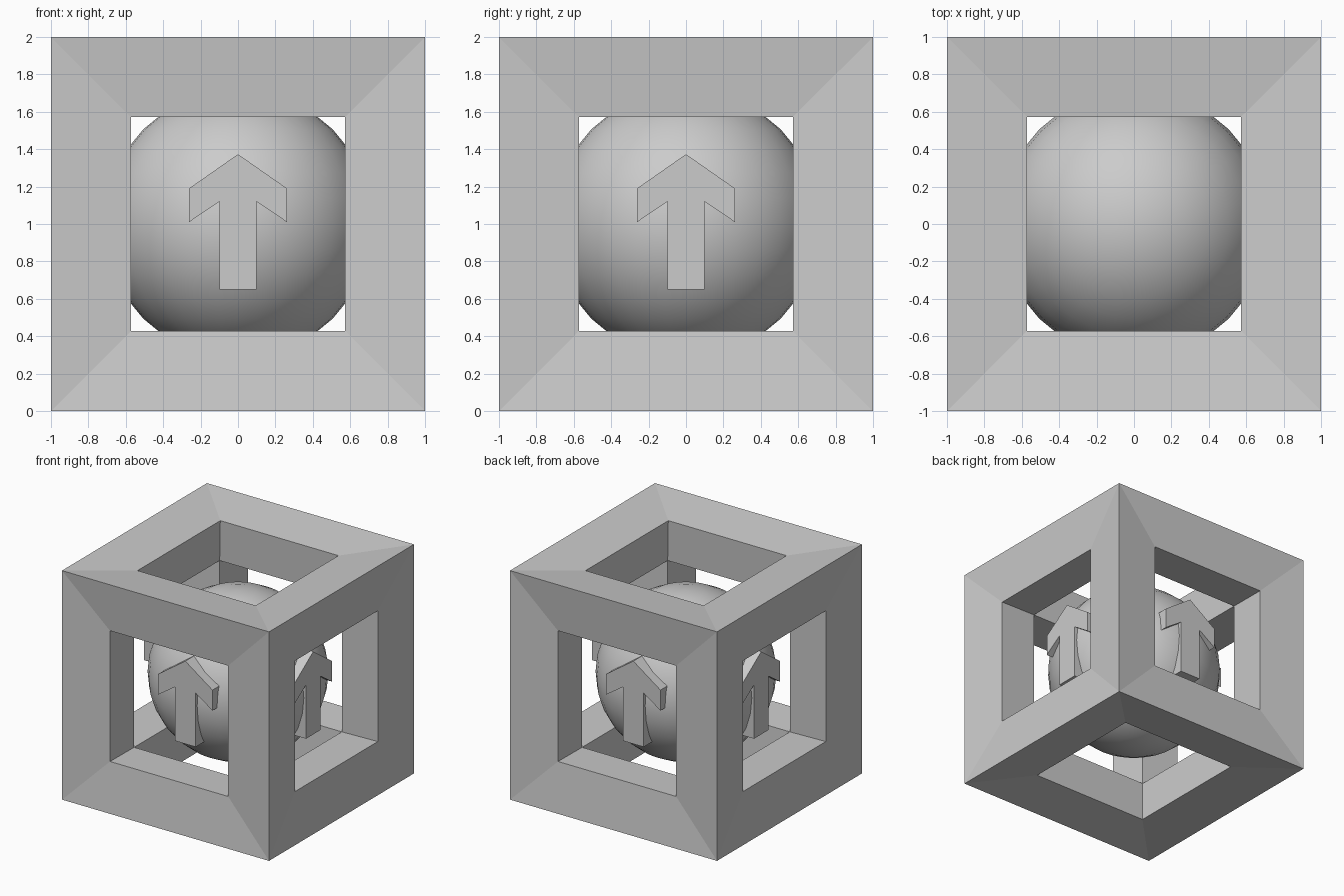
import bpy, bmesh, math
from mathutils import Matrix, Vector

if "Cube" in bpy.data.objects:
    bpy.data.objects.remove(bpy.data.objects["Cube"])

CENTRE = Vector((0, 0, 1))
OUTER, RIM, WINDOW, INNER = 1.0, 0.951, 0.571, 0.59


def make_object(name, bm):
    bmesh.ops.remove_doubles(bm, verts=bm.verts, dist=1e-5)
    bmesh.ops.recalc_face_normals(bm, faces=bm.faces)
    mesh = bpy.data.meshes.new(name)
    bm.to_mesh(mesh)
    bm.free()
    obj = bpy.data.objects.new(name, mesh)
    bpy.context.collection.objects.link(obj)
    obj.location = CENTRE
    return obj


# Cube frame: six identical window sides, slightly dished towards the opening
bm = bmesh.new()
turns = [Matrix.Rotation(i * math.pi / 2, 3, 'Z') for i in range(4)]
turns += [Matrix.Rotation(s * math.pi / 2, 3, 'X') for s in (1, -1)]
corners = [(-1, -1), (1, -1), (1, 1), (-1, 1)]
for turn in turns:
    rings = []
    for half, depth in ((OUTER, OUTER), (WINDOW, RIM), (INNER, INNER)):
        rings.append([bm.verts.new(turn @ Vector((x * half, -depth, z * half)))
                      for x, z in corners])
    for a, b in zip(rings, rings[1:]):
        for i in range(4):
            j = (i + 1) % 4
            bm.faces.new((a[i], a[j], b[j], b[i]))
make_object("cube_frame", bm)

# Core ball
bpy.ops.mesh.primitive_uv_sphere_add(segments=32, ring_count=16, radius=0.716,
                                     location=CENTRE)
ball = bpy.context.object
ball.name = "core_ball"
bpy.ops.object.shade_smooth()

# Raised arrows on the four sides of the ball
half_arrow = [(0.10, -0.35), (0.10, 0.12), (0.262, 0.01), (0.262, 0.19)]
outline = half_arrow + [(0, 0.373)] + [(-x, z) for x, z in reversed(half_arrow)]
for i, side in enumerate(("front", "right", "back", "left")):
    bm = bmesh.new()
    face = bm.faces.new([bm.verts.new((x, -0.727, z)) for x, z in outline])
    ext = bmesh.ops.extrude_face_region(bm, geom=[face], use_keep_orig=True)
    moved = [v for v in ext["geom"] if isinstance(v, bmesh.types.BMVert)]
    bmesh.ops.translate(bm, verts=moved, vec=(0, 0.16, 0))
    arrow = make_object(side + "_arrow", bm)
    arrow.rotation_euler.z = i * math.pi / 2
